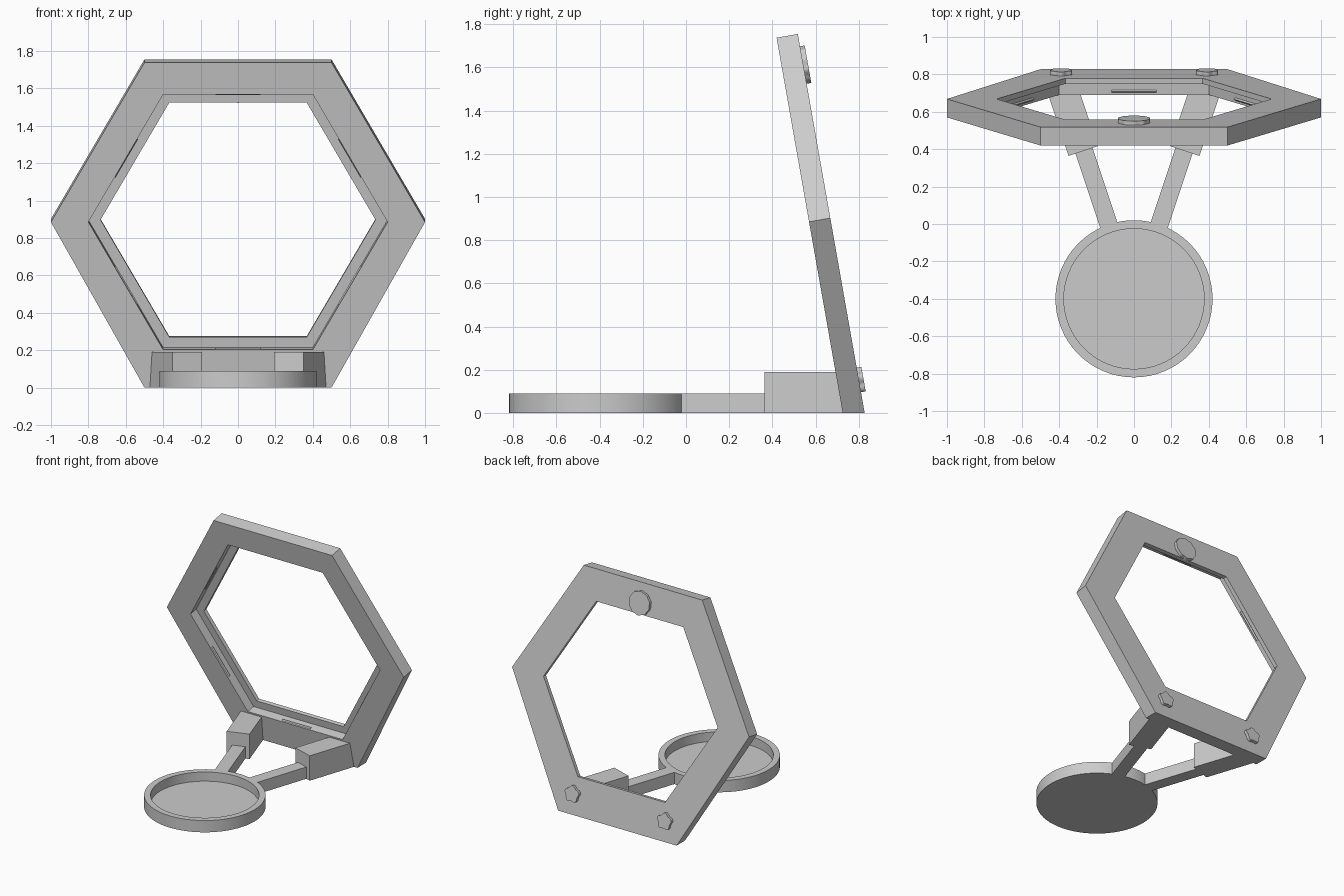
import bpy, bmesh, math
from math import sin, cos, pi, radians
from mathutils import Vector

cube = bpy.data.objects.get("Cube")
if cube:
    bpy.data.objects.remove(cube)

grey = bpy.data.materials.new("light_grey")
grey.use_nodes = True
GREY = (0.6, 0.6, 0.6, 1)
grey.diffuse_color = GREY
grey.node_tree.nodes["Principled BSDF"].inputs["Base Color"].default_value = GREY

# Tilted frame plane: u runs up the frame, d goes towards its back
TILT = radians(10)
CENTRE = Vector((0, 0.57, 0.885))
THICK = 0.1


def tilted(x, u, d):
    return CENTRE + Vector((x, d * cos(TILT) - u * sin(TILT),
                            u * cos(TILT) + d * sin(TILT)))


def loft(name, rings, closed=False, smooth=False):
    """Bridge equal rings of points; cap the ends unless closed."""
    bm = bmesh.new()
    loops = [[bm.verts.new(p) for p in ring] for ring in rings]
    n = len(rings[0])
    pairs = list(zip(loops, loops[1:]))
    if closed:
        pairs.append((loops[-1], loops[0]))
    else:
        bm.faces.new(loops[0])
        bm.faces.new(loops[-1])
    for a, b in pairs:
        for i in range(n):
            j = (i + 1) % n
            bm.faces.new((a[i], a[j], b[j], b[i]))
    bmesh.ops.recalc_face_normals(bm, faces=bm.faces)
    mesh = bpy.data.meshes.new(name)
    bm.to_mesh(mesh)
    bm.free()
    mesh.materials.append(grey)
    obj = bpy.data.objects.new(name, mesh)
    bpy.context.collection.objects.link(obj)
    if smooth:
        bpy.ops.object.select_all(action='DESELECT')
        obj.select_set(True)
        bpy.context.view_layer.objects.active = obj
        bpy.ops.object.shade_smooth_by_angle(angle=radians(30))
    return obj


# Hexagonal frame with a stepped opening and a base cut level with the floor
def hexagon(radius, d, floor=False):
    ring = []
    for k in range(6):
        a = k * pi / 3
        u = radius * sin(a)
        if floor and k in (4, 5):
            u = -(CENTRE.z + d * sin(TILT)) / cos(TILT)
        ring.append(tilted(radius * cos(a), u, d))
    return ring


LIP = 0.07
loft("hexagon_frame", [
    hexagon(1, 0, True), hexagon(0.8, 0), hexagon(0.8, LIP),
    hexagon(0.735, LIP), hexagon(0.735, THICK), hexagon(1, THICK, True),
], closed=True)

# Small retaining ridges inside the recess walls
for k in range(6):
    a = pi / 6 + k * pi / 3
    wall = 0.8 * cos(pi / 6)
    ends = []
    for t in (-0.12, 0.12):
        ends.append([tilted(r * cos(a) - t * sin(a), r * sin(a) + t * cos(a), d)
                     for r, d in ((wall + 0.002, 0.01), (wall - 0.007, 0.02),
                                  (wall + 0.002, 0.03))])
    loft(f"retaining_ridge_{k + 1}", ends)

# Round tray
TRAY_Y = -0.4


def circle(radius, z, n=64):
    return [Vector((radius * cos(2 * pi * i / n),
                    TRAY_Y + radius * sin(2 * pi * i / n), z)) for i in range(n)]


loft("round_tray", [circle(0.42, 0), circle(0.42, 0.09),
                    circle(0.375, 0.09), circle(0.375, 0.02)], smooth=True)


# Splayed arms and sockets
def beam(name, side, start, width, height, back_y, lean=0.0):
    along = Vector((0.316, 0.949))
    across = Vector((along.y, -along.x))
    rings = []
    for z in (0, height):
        front = [Vector(start) + across * s * width / 2 for s in (-1, 1)]
        y = back_y - lean * z
        back = [p + along * ((y - p.y) / along.y) for p in reversed(front)]
        rings.append([(side * p.x, p.y, z) for p in front + back])
    loft(name, rings)


# Scalloped knobs on the back of the frame
def knob(name, x, u, radius, lobes, depth):
    n = lobes * 10
    rings = []
    for d in (THICK - 0.01, THICK + 0.022):
        ring = []
        for i in range(n):
            a = 2 * pi * i / n
            r = radius * (1 - depth + depth * cos(lobes * (a - pi / 2)))
            ring.append(tilted(x + r * cos(a), u + r * sin(a), d))
        rings.append(ring)
    loft(name, rings, smooth=True)


for side, label in ((1, "left"), (-1, "right")):
    beam(f"{label}_arm", side, (0.133, -0.012), 0.096, 0.09, 0.5)
    beam(f"{label}_socket", side, (0.272, 0.39), 0.165, 0.19, 0.74, math.tan(TILT))
    knob(f"{label}_lower_knob", side * 0.39, -0.765, 0.062, 5, 0.1)
knob("top_knob", 0, 0.72, 0.088, 10, 0.025)
